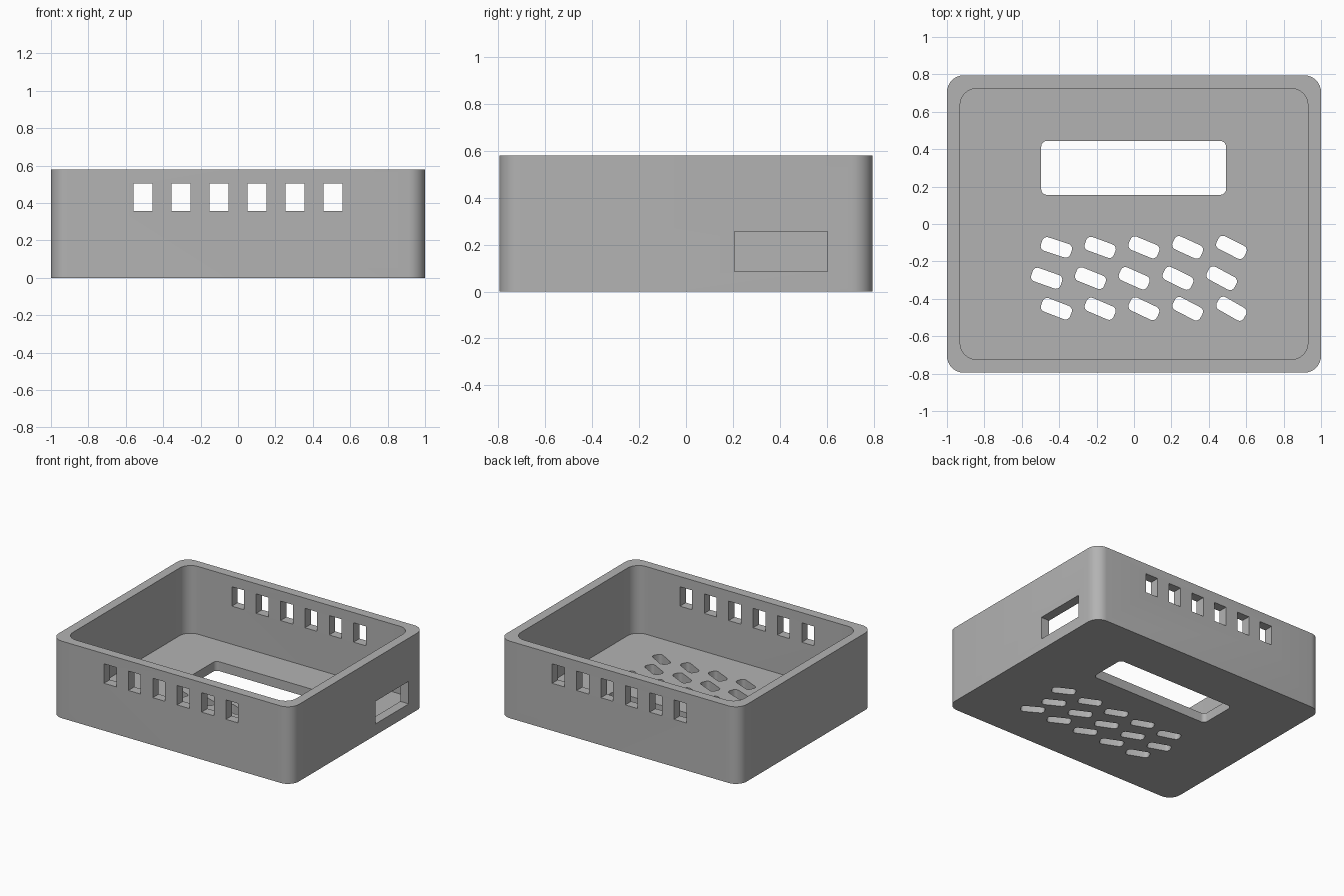
import bpy
import math
from mathutils import Matrix, Vector

cube = bpy.data.objects.get("Cube")
if cube:
    bpy.data.objects.remove(cube, do_unlink=True)

WIDTH, DEPTH, HEIGHT = 2.0, 1.59, 0.58
WALL = 0.07
FLOOR = 0.07

grey = bpy.data.materials.new("plain grey")
grey.use_nodes = True
COLOUR = (0.45, 0.45, 0.45, 1)
grey.diffuse_color = COLOUR
grey.node_tree.nodes["Principled BSDF"].inputs["Base Color"].default_value = COLOUR


def rounded_block(name, centre, size, radius=0.0, angle=0.0, steps=8):
    """Upright block with rounded vertical edges, turned about z."""
    hx, hy, hz = (s / 2 for s in size)
    ring = []
    if radius:
        corners = [(1, 1), (-1, 1), (-1, -1), (1, -1)]
        for i, (sx, sy) in enumerate(corners):
            for k in range(steps + 1):
                a = math.pi / 2 * (i + k / steps)
                ring.append((sx * (hx - radius) + radius * math.cos(a),
                             sy * (hy - radius) + radius * math.sin(a)))
    else:
        ring = [(hx, hy), (-hx, hy), (-hx, -hy), (hx, -hy)]
    n = len(ring)
    verts = [(x, y, z) for z in (-hz, hz) for x, y in ring]
    faces = [list(range(n))[::-1], list(range(n, 2 * n))]
    faces += [[i, (i + 1) % n, (i + 1) % n + n, i + n] for i in range(n)]
    mesh = bpy.data.meshes.new(name)
    mesh.from_pydata(verts, [], faces)
    mesh.transform(Matrix.Translation(Vector(centre)) @ Matrix.Rotation(angle, 4, "Z"))
    mesh.materials.append(grey)
    obj = bpy.data.objects.new(name, mesh)
    bpy.context.collection.objects.link(obj)
    return obj


# Outer body
case = rounded_block("open_case", (0, 0, HEIGHT / 2), (WIDTH, DEPTH, HEIGHT), 0.09)
cutters = []

# Inner cavity, open at the top
cutters.append(rounded_block("cavity_cutter", (0, 0, FLOOR + 0.5),
                             (WIDTH - 2 * WALL, DEPTH - 2 * WALL, 1.0), 0.09))

# Row of vents through the front and back walls
for i in range(6):
    cutters.append(rounded_block("wall_vent_cutter", (-0.508 + 0.203 * i, 0, 0.43),
                                 (0.102, 2.0, 0.146)))

# Port in the left wall
cutters.append(rounded_block("port_cutter", (0.97, 0.405, 0.17), (0.2, 0.395, 0.17)))

# Display opening in the floor
cutters.append(rounded_block("display_cutter", (-0.002, 0.30, 0), (0.988, 0.288, 0.3), 0.03))

# Slanted floor slots, the middle row shifted sideways
for row, (start, y) in enumerate([(-0.415, -0.125), (-0.467, -0.29), (-0.415, -0.453)]):
    for col in range(5):
        tilt = -math.radians(18 + 2.2 * col + 1.5 * row)
        cutters.append(rounded_block("floor_slot_cutter", (start + 0.234 * col, y, 0),
                                     (0.166, 0.076, 0.3), 0.026, tilt, 5))

# Cut every opening
bpy.context.view_layer.objects.active = case
for cutter in cutters:
    cutter.hide_render = True
    mod = case.modifiers.new("cut", "BOOLEAN")
    mod.operation = "DIFFERENCE"
    mod.solver = "EXACT"
    mod.object = cutter
    bpy.ops.object.modifier_apply(modifier=mod.name)
    bpy.data.objects.remove(cutter, do_unlink=True)

# Smooth corners, sharp edges
bpy.ops.object.select_all(action="DESELECT")
case.select_set(True)
bpy.ops.object.shade_smooth_by_angle(angle=math.radians(30))
